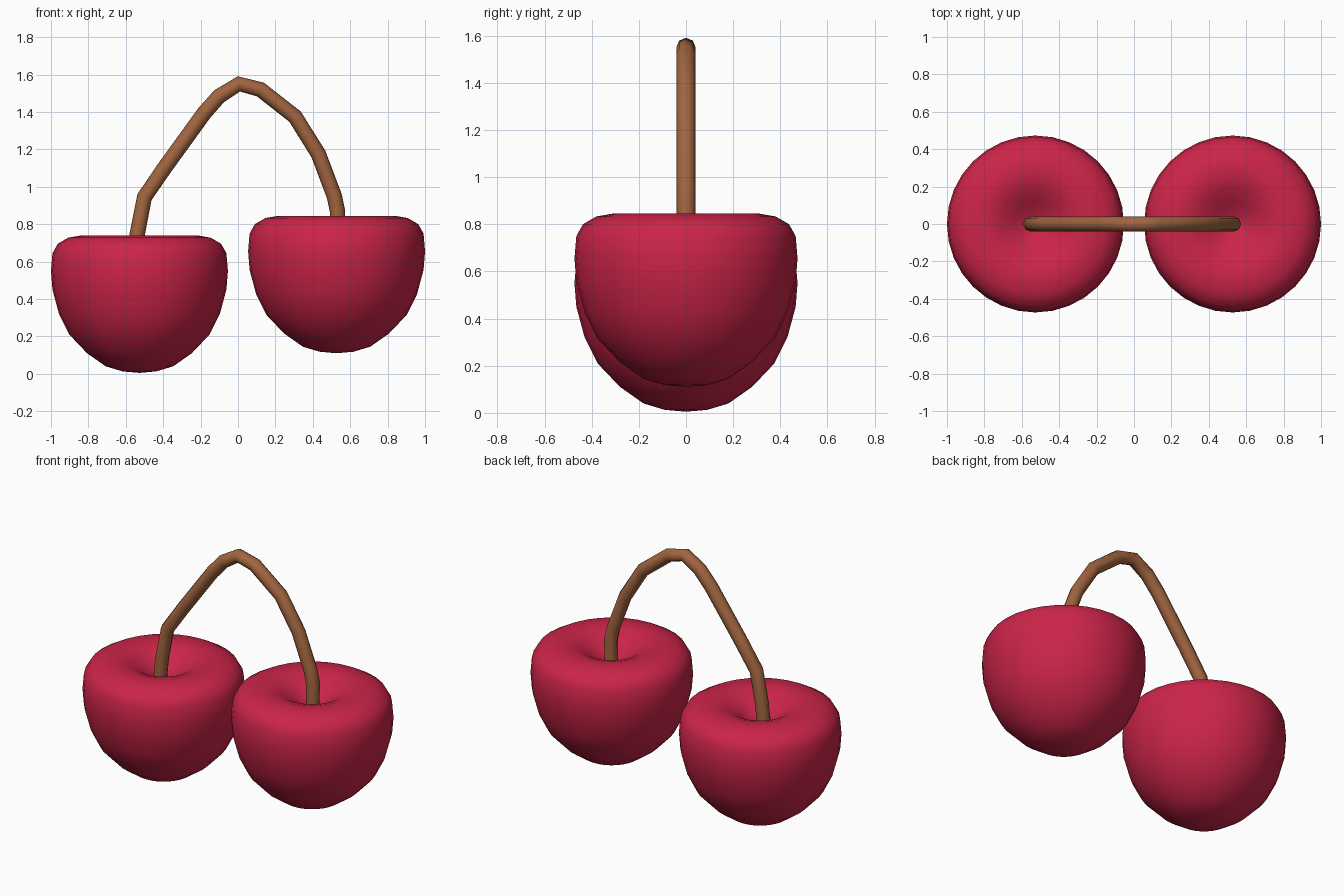
import bpy, bmesh, math

if "Cube" in bpy.data.objects:
    bpy.data.objects.remove(bpy.data.objects["Cube"])


def material(name, color):
    m = bpy.data.materials.new(name)
    m.diffuse_color = color
    m.use_nodes = True
    m.node_tree.nodes["Principled BSDF"].inputs["Base Color"].default_value = m.diffuse_color
    return m


red = material("cherry_red", (0.60, 0.018, 0.065, 1))
brown = material("stem_brown", (0.36, 0.13, 0.05, 1))

# Half outline of a cherry (radius, height), bottom to stem dimple
PROFILE = [(0, 0.005), (0.09, 0.013), (0.18, 0.04), (0.28, 0.11), (0.375, 0.21),
           (0.43, 0.32), (0.465, 0.45), (0.473, 0.55), (0.465, 0.645), (0.437, 0.695),
           (0.38, 0.728), (0.31, 0.74), (0.25, 0.738), (0.19, 0.718), (0.12, 0.675),
           (0.06, 0.637), (0, 0.615)]


def cherry(name, x, z):
    bm = bmesh.new()
    verts = [bm.verts.new((r, 0, h)) for r, h in PROFILE]
    edges = [bm.edges.new(pair) for pair in zip(verts, verts[1:])]
    bmesh.ops.spin(bm, geom=verts + edges, cent=(0, 0, 0), axis=(0, 0, 1),
                   angle=math.tau, steps=32, use_merge=True)
    bmesh.ops.remove_doubles(bm, verts=bm.verts, dist=0.0005)
    bmesh.ops.recalc_face_normals(bm, faces=bm.faces)
    for f in bm.faces:
        f.smooth = True
    mesh = bpy.data.meshes.new(name)
    bm.to_mesh(mesh)
    bm.free()
    mesh.materials.append(red)
    ob = bpy.data.objects.new(name, mesh)
    ob.location = (x, 0, z)
    bpy.context.collection.objects.link(ob)


cherry("left_cherry", -0.527, 0)
cherry("right_cherry", 0.527, 0.105)

# Forked stem arching over both cherries
PATH = [(-0.555, 0.59), (-0.54, 0.74), (-0.5, 0.945), (-0.39, 1.105), (-0.18, 1.395),
        (-0.1, 1.485), (0.005, 1.55), (0.12, 1.52), (0.305, 1.375), (0.43, 1.175),
        (0.515, 0.95), (0.532, 0.87), (0.53, 0.69)]
curve = bpy.data.curves.new("stem", 'CURVE')
curve.dimensions = '3D'
curve.bevel_depth = 0.041
curve.bevel_resolution = 2
curve.use_fill_caps = True
spline = curve.splines.new('POLY')
spline.points.add(len(PATH) - 1)
for p, (x, z) in zip(spline.points, PATH):
    p.co = (x, 0, z, 1)
spline.use_smooth = True
curve.materials.append(brown)
stem = bpy.data.objects.new("stem", curve)
bpy.context.collection.objects.link(stem)
bpy.context.view_layer.objects.active = stem
stem.select_set(True)
bpy.ops.object.convert(target='MESH')
bpy.ops.object.shade_smooth_by_angle(angle=math.radians(50))
